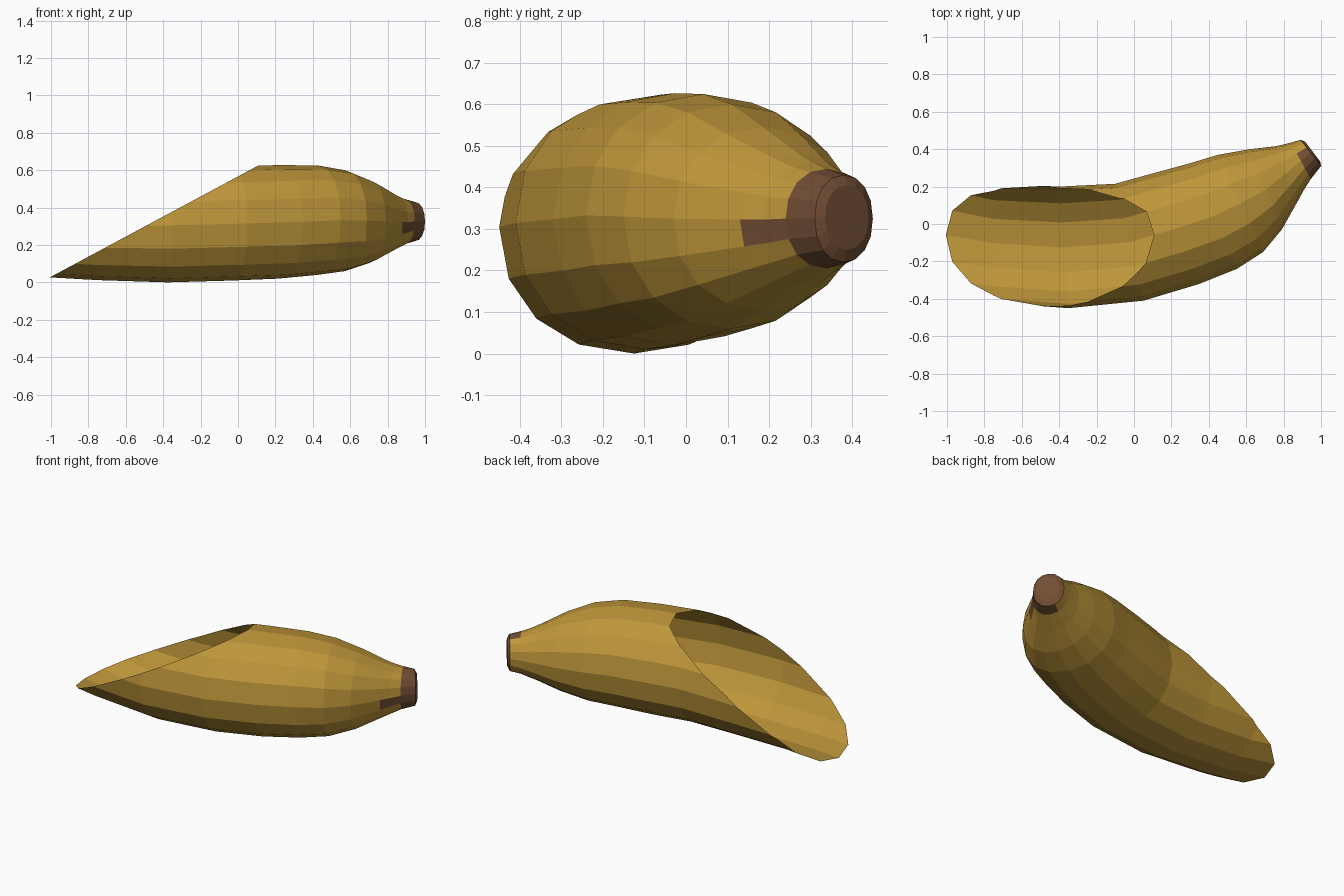
import bpy, bmesh, math
from mathutils import Vector

if "Cube" in bpy.data.objects:
    bpy.data.objects.remove(bpy.data.objects["Cube"])

SIDES = 16


def material(name, rgb):
    m = bpy.data.materials.new(name)
    m.diffuse_color = (*rgb, 1)
    m.use_nodes = True
    m.node_tree.nodes["Principled BSDF"].inputs["Base Color"].default_value = m.diffuse_color
    return m


# Cross-sections along the bend: near-side x, y; far-side x, y; bottom z; top z
SECTIONS = [
    (-1.15, -.38, -1.15, .31, .035, .60),
    (-.75, -.42, -.75, .215, .012, .60),
    (-.35, -.45, -.40, .20, .0, .61),
    (.05, -.41, -.10, .215, .01, .62),
    (.35, -.32, .08, .265, .02, .627),
    (.55, -.24, .30, .325, .04, .625),
    (.69, -.15, .45, .37, .06, .60),
    (.79, -.03, .62, .40, .105, .545),
    (.88, .13, .75, .415, .165, .48),
    (.91, .185, .80, .425, .185, .46),
    (.945, .24, .84, .435, .205, .445),
    (1.0, .31, .89, .45, .22, .43),
    (.995, .335, .915, .44, .25, .405),
]


def rounded(v):
    # very slightly squared ellipse
    return math.copysign(abs(v) ** .93, v)


bm = bmesh.new()
rings = []
for lx, ly, ux, uy, z0, z1 in SECTIONS:
    near, far = Vector((lx, ly, 0)), Vector((ux, uy, 0))
    mid, half = (near + far) / 2, (near - far) / 2
    ring = []
    for i in range(SIDES):
        a = math.tau * i / SIDES
        p = mid + half * rounded(math.cos(a))
        p.z = (z0 + z1) / 2 + (z1 - z0) / 2 * rounded(math.sin(a))
        ring.append(bm.verts.new(p))
    rings.append(ring)

# Skin, with the brown stem tip on its outer side and a small streak
last = len(rings) - 1
for r in range(last):
    for i in range(SIDES):
        j = (i + 1) % SIDES
        f = bm.faces.new((rings[r][i], rings[r][j], rings[r + 1][j], rings[r + 1][i]))
        c = f.calc_center_median()
        streak = r in (last - 3, last - 4) and i == SIDES - 1
        tip = r == last - 2 and c.x > .905
        f.material_index = 1 if streak or tip or r == last - 1 else 0
cap = bm.faces.new(rings[-1])
cap.material_index = 1
bmesh.ops.recalc_face_normals(bm, faces=bm.faces[:])

# Slanted cut that opens the hollow end
bmesh.ops.bisect_plane(
    bm, geom=bm.verts[:] + bm.edges[:] + bm.faces[:],
    plane_co=(-1, 0, .03), plane_no=(-.59, 0, 1.1), clear_outer=True)

mesh = bpy.data.meshes.new("banana_peel")
bm.to_mesh(mesh)
bm.free()
mesh.materials.append(material("ripe yellow", (.515, .305, .042)))
mesh.materials.append(material("stem brown", (.165, .075, .034)))
obj = bpy.data.objects.new("banana_peel", mesh)
bpy.context.collection.objects.link(obj)
